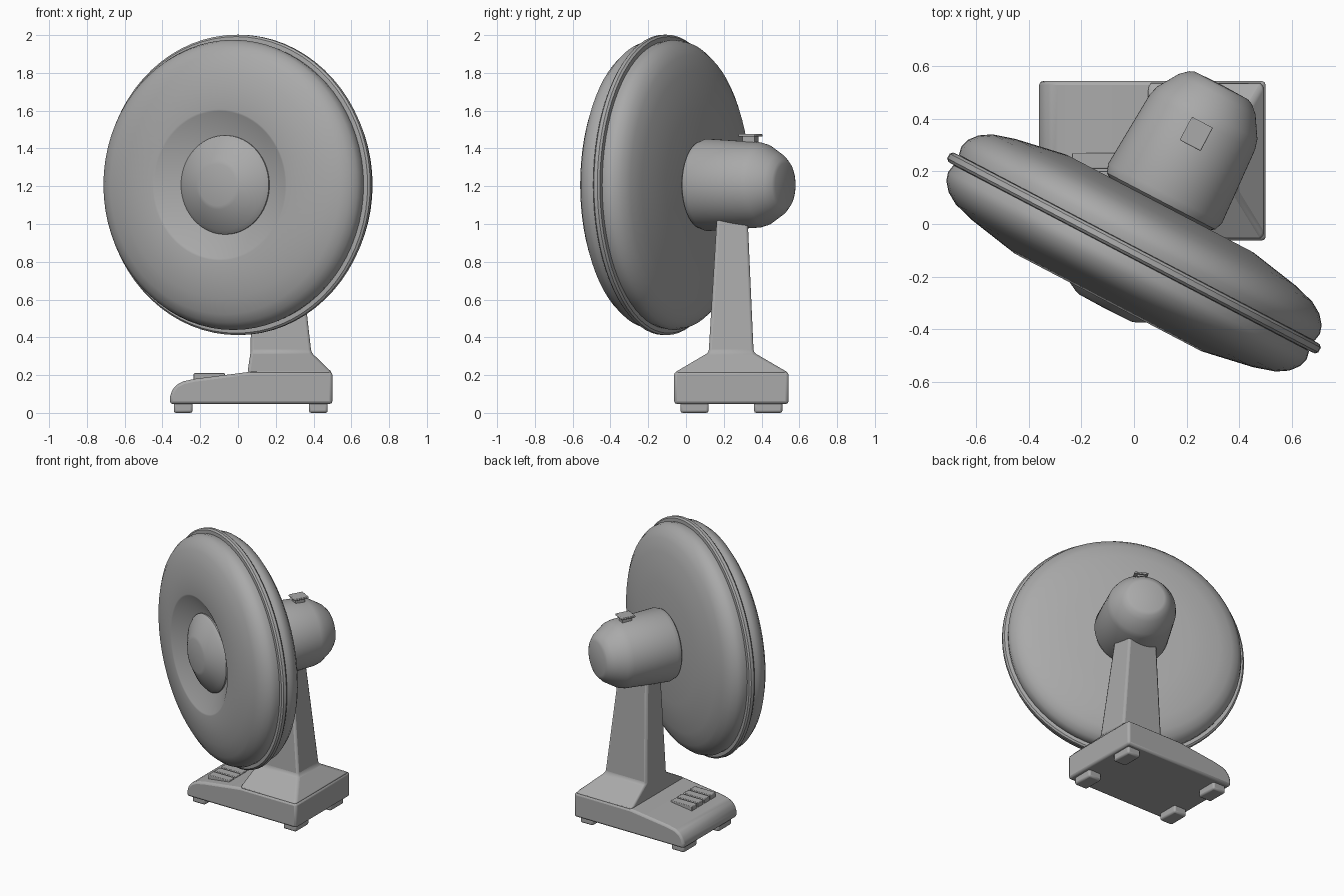
import bpy, bmesh, math
from mathutils import Matrix, Vector

old = bpy.data.objects.get("Cube")
if old:
    bpy.data.objects.remove(old, do_unlink=True)

# Single grey plastic
grey = bpy.data.materials.new("grey plastic")
grey.use_nodes = True
color = (0.4, 0.4, 0.4, 1)
grey.diffuse_color = color
grey.node_tree.nodes["Principled BSDF"].inputs["Base Color"].default_value = color

# Head frame: local z points out of the fan's front
HEAD = (Matrix.Translation((0, -0.11, 1.207))
        @ Matrix.Rotation(math.radians(-27.6), 4, "Z")
        @ Matrix.Rotation(math.radians(90), 4, "X"))


def finish(bm, name, matrix=Matrix(), bevel=0.0, segments=2, angle=30):
    bmesh.ops.recalc_face_normals(bm, faces=bm.faces)
    mesh = bpy.data.meshes.new(name)
    bm.to_mesh(mesh)
    bm.free()
    obj = bpy.data.objects.new(name, mesh)
    bpy.context.collection.objects.link(obj)
    obj.matrix_world = matrix
    mesh.materials.append(grey)
    if bevel:
        mod = obj.modifiers.new("soft edges", "BEVEL")
        mod.width = bevel
        mod.segments = segments
        mod.limit_method = "ANGLE"
        mod.angle_limit = math.radians(20)
    bpy.ops.object.select_all(action="DESELECT")
    obj.select_set(True)
    bpy.context.view_layer.objects.active = obj
    bpy.ops.object.shade_smooth_by_angle(angle=math.radians(angle))
    return obj


def lathe(name, profile, steps=72, angle=35):
    """Spin (radius, depth) points about the head axis."""
    bm = bmesh.new()
    verts = [bm.verts.new((r, 0, t)) for r, t in profile]
    edges = [bm.edges.new(pair) for pair in zip(verts, verts[1:])]
    bmesh.ops.spin(bm, geom=verts + edges, cent=(0, 0, 0), axis=(0, 0, 1),
                   angle=math.tau, steps=steps, use_merge=True)
    bmesh.ops.remove_doubles(bm, verts=bm.verts, dist=0.0005)
    return finish(bm, name, HEAD, angle=angle)


def box(name, center, size, matrix=Matrix(), bevel=0.0):
    bm = bmesh.new()
    bmesh.ops.create_cube(bm, size=1, matrix=Matrix.Translation(center)
                          @ Matrix.Diagonal((*size, 1)))
    return finish(bm, name, matrix, bevel)


def loft(name, sections, bevel):
    """Join stacked rectangles given as x0, x1, y0, y1, z."""
    bm = bmesh.new()
    rings = [[bm.verts.new(p) for p in ((x0, y0, z), (x1, y0, z), (x1, y1, z), (x0, y1, z))]
             for x0, x1, y0, y1, z in sections]
    for low, high in zip(rings, rings[1:]):
        for i in range(4):
            j = (i + 1) % 4
            bm.faces.new((low[i], low[j], high[j], high[i]))
    bm.faces.new(rings[0])
    bm.faces.new(rings[-1])
    return finish(bm, name, bevel=bevel)


# Grille: front and back shells share one half profile
half = [(0.40, 0.212), (0.60, 0.175), (0.685, 0.15), (0.73, 0.122),
        (0.758, 0.088), (0.768, 0.055), (0.762, 0.022)]
dish = [(0.0, 0.135), (0.26, 0.14), (0.39, 0.209)]
lathe("front_grille", dish + half + [(0.74, 0.02)])
lathe("back_grille", [(0.0, -0.212)] + [(r, -t) for r, t in half] + [(0.74, -0.02)])
lathe("grille_rim", [(0.74, -0.022), (0.785, -0.02), (0.795, -0.01),
                     (0.795, 0.01), (0.785, 0.02), (0.74, 0.022)])

# Hub cap in the middle of the dish
lathe("hub_cap", [(0.262, 0.13), (0.262, 0.15), (0.24, 0.172), (0.13, 0.23), (0.11, 0.236), (0.0, 0.238)])

# Motor housing behind the grille
lathe("motor_housing", [(0.0, -0.19), (0.20, -0.20), (0.232, -0.222), (0.244, -0.255), (0.226, -0.56),
                        (0.215, -0.60), (0.165, -0.68), (0.135, -0.708), (0.115, -0.717), (0.0, -0.72)])

# Oscillation knob on top of the motor
box("knob_stem", (0, 0.235, -0.51), (0.05, 0.05, 0.07), HEAD)
box("knob_cap", (0, 0.262, -0.51), (0.09, 0.014, 0.10), HEAD, 0.004)

# Neck with flared foot
loft("neck", [(0.05, 0.50, -0.063, 0.543, 0.212), (0.066, 0.388, 0.12, 0.358, 0.32),
              (0.08, 0.305, 0.165, 0.325, 1.06)], 0.015)

# Base: side profile extruded across the depth
profile = [(-0.36, 0.047), (-0.36, 0.085), (-0.35, 0.118), (-0.328, 0.147), (-0.29, 0.167),
           (-0.23, 0.18), (0.06, 0.217), (0.50, 0.217), (0.50, 0.047)]
bm = bmesh.new()
side = bm.faces.new([bm.verts.new((x, -0.063, z)) for x, z in profile])
sweep = bmesh.ops.extrude_face_region(bm, geom=[side])
bmesh.ops.translate(bm, verts=[v for v in sweep["geom"] if isinstance(v, bmesh.types.BMVert)],
                    vec=Vector((0, 0.606, 0)))
finish(bm, "base", bevel=0.015)

# Speed keys
for i in range(4):
    box(f"speed_key_{i + 1}", (-0.152, 0.24 - 0.07 * i, 0.185), (0.165, 0.06, 0.05), bevel=0.004)

# Feet
for x, side_name in ((-0.29, "low"), (0.425, "tall")):
    for y, end in ((0.045, "front"), (0.435, "back")):
        box(f"foot_{side_name}_{end}", (x, y, 0.03), (0.10, 0.15, 0.06), bevel=0.012)
